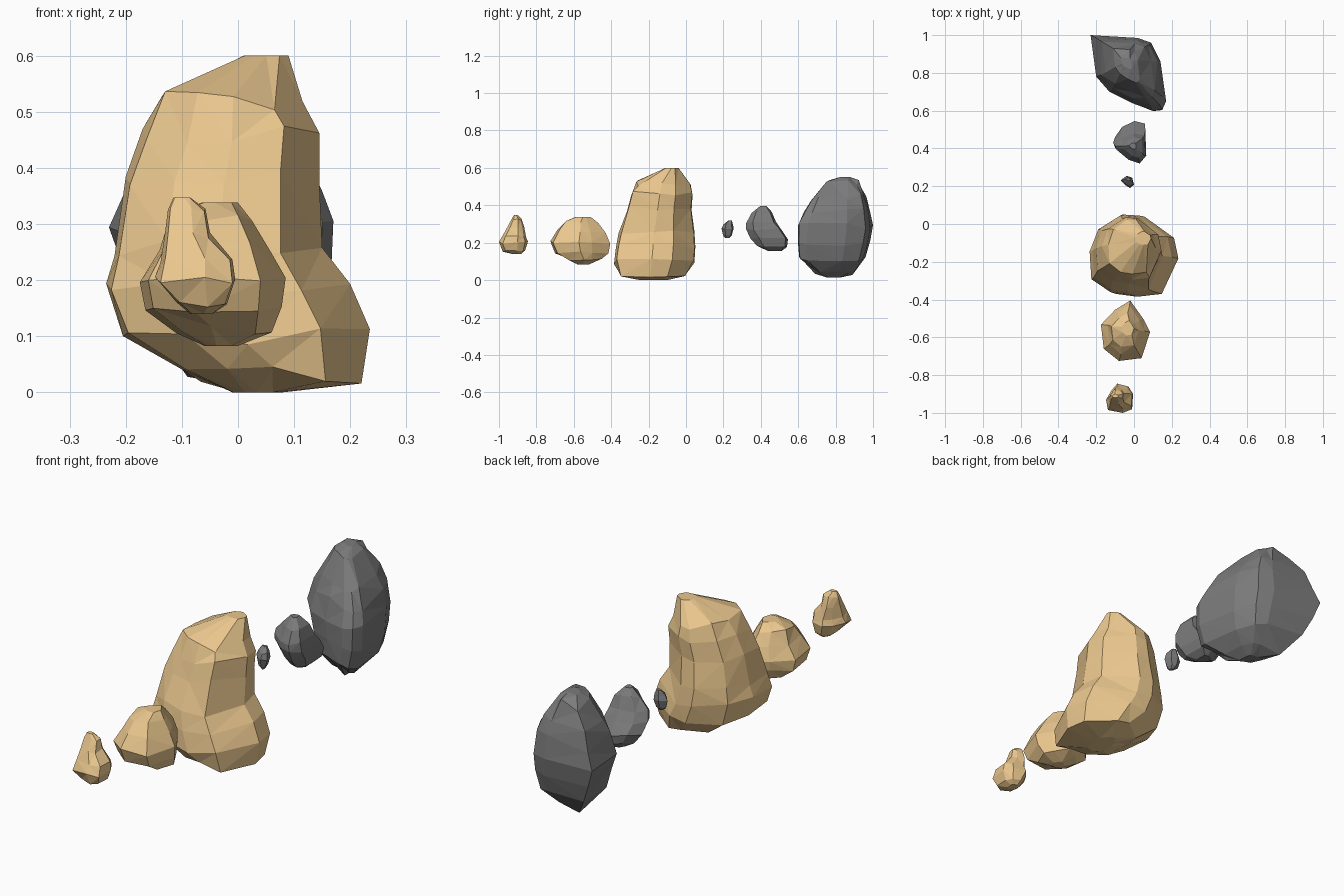
import bpy, bmesh, random
random.seed(4)

tan = bpy.data.materials.new("sandstone")
tan.diffuse_color = (0.82, 0.57, 0.27, 1)
grey = bpy.data.materials.new("grey_stone")
grey.diffuse_color = (0.2, 0.2, 0.2, 1)


def rock(name, mat, plan, rings):
    """Loft a plan outline through rings of (z, x min, x max, y min, y max)."""
    xs, ys = [p[0] for p in plan], [p[1] for p in plan]
    lx, hx, ly, hy = min(xs), max(xs), min(ys), max(ys)
    height = rings[-1][0] - rings[0][0]
    bm = bmesh.new()
    loops = []
    for i, (z, x0, x1, y0, y1) in enumerate(rings):
        wob = 0 if i in (0, len(rings) - 1) else height * 0.03
        loop = []
        for px, py in plan:
            x = x0 + (x1 - x0) * (px - lx) / (hx - lx)
            y = y0 + (y1 - y0) * (py - ly) / (hy - ly)
            loop.append(bm.verts.new((x, y, z + random.uniform(-wob, wob))))
        loops.append(loop)
    n = len(plan)
    for a, b in zip(loops, loops[1:]):
        for k in range(n):
            j = (k + 1) % n
            bm.faces.new((a[k], a[j], b[j], b[k]))
    bm.faces.new(loops[0])
    bm.faces.new(loops[-1])
    bmesh.ops.triangulate(bm, faces=bm.faces[:])
    bmesh.ops.recalc_face_normals(bm, faces=bm.faces[:])
    me = bpy.data.meshes.new(name)
    bm.to_mesh(me)
    bm.free()
    me.materials.append(mat)
    bpy.context.collection.objects.link(bpy.data.objects.new(name, me))


# Large tan boulder with a flared foot
rock("large_tan_rock", tan,
     [(-.05, .05), (.04, .045), (.21, -.07), (.235, -.18), (.14, -.37), (0, -.385),
      (-.12, -.37), (-.23, -.3), (-.24, -.15), (-.19, -.03)],
     [(0, -.01, .08, -.25, -.1), (.03, -.1, .22, -.36, 0), (.1, -.205, .235, -.385, .045),
      (.18, -.235, .2, -.375, .05), (.26, -.22, .15, -.36, .045), (.38, -.2, .145, -.315, .03),
      (.46, -.17, .145, -.295, .035), (.52, -.135, .115, -.265, .025),
      (.6, .01, .09, -.11, -.04)])

# Medium tan rock
rock("medium_tan_rock", tan,
     [(-.02, -.4), (.05, -.5), (.085, -.57), (.04, -.71), (-.08, -.725), (-.16, -.66),
      (-.175, -.53), (-.1, -.45)],
     [(.083, -.06, 0, -.58, -.52), (.11, -.11, .06, -.63, -.45), (.15, -.165, .078, -.7, -.415),
      (.2, -.175, .085, -.725, -.405), (.26, -.14, .055, -.69, -.43),
      (.31, -.12, .025, -.65, -.47), (.338, -.065, 0, -.59, -.51)])

# Small tan rock
rock("small_tan_rock", tan,
     [(-.09, -.845), (-.03, -.86), (-.005, -.9), (-.01, -.98), (-.06, -1), (-.14, -.985),
      (-.15, -.93), (-.12, -.88)],
     [(.14, -.085, -.045, -.93, -.88), (.155, -.11, -.02, -.98, -.86),
      (.2, -.148, -.005, -1, -.845), (.235, -.138, -.01, -.98, -.855),
      (.28, -.13, -.05, -.955, -.865), (.325, -.125, -.058, -.93, -.88),
      (.347, -.115, -.085, -.92, -.9)])

# Tiny grey pebble
rock("tiny_grey_rock", grey,
     [(-.04, .26), (-.01, .25), (0, .21), (-.02, .19), (-.05, .21), (-.07, .235)],
     [(.225, -.04, -.02, .21, .23), (.24, -.06, -.01, .198, .245), (.275, -.07, 0, .19, .255),
      (.3, -.06, -.005, .2, .25), (.32, -.045, -.02, .228, .245)])

# Medium grey rock leaning forward towards its top
rock("medium_grey_rock", grey,
     [(0, .545), (.06, .53), (.065, .37), (.03, .32), (-.03, .345), (-.1, .42),
      (-.11, .45), (-.07, .51)],
     [(.155, -.03, .02, .44, .51), (.18, -.07, .05, .38, .54), (.22, -.1, .063, .345, .545),
      (.27, -.11, .065, .32, .51), (.31, -.1, .06, .322, .48), (.36, -.06, .045, .35, .458),
      (.395, -.025, .01, .395, .43)])

# Large grey boulder with a diagonal plan
rock("large_grey_rock", grey,
     [(-.23, 1), (.02, .985), (.09, .96), (.14, .86), (.17, .65), (.15, .605), (.1, .6),
      (-.01, .64), (-.13, .7), (-.2, .78)],
     [(.015, -.02, .03, .75, .83), (.04, -.09, .08, .69, .89), (.11, -.16, .14, .605, .96),
      (.2, -.2, .165, .598, .985), (.29, -.23, .17, .6, 1), (.37, -.2, .15, .63, .985),
      (.44, -.17, .11, .67, .965), (.52, -.11, .03, .75, .93), (.55, -.07, -.01, .82, .88)])
